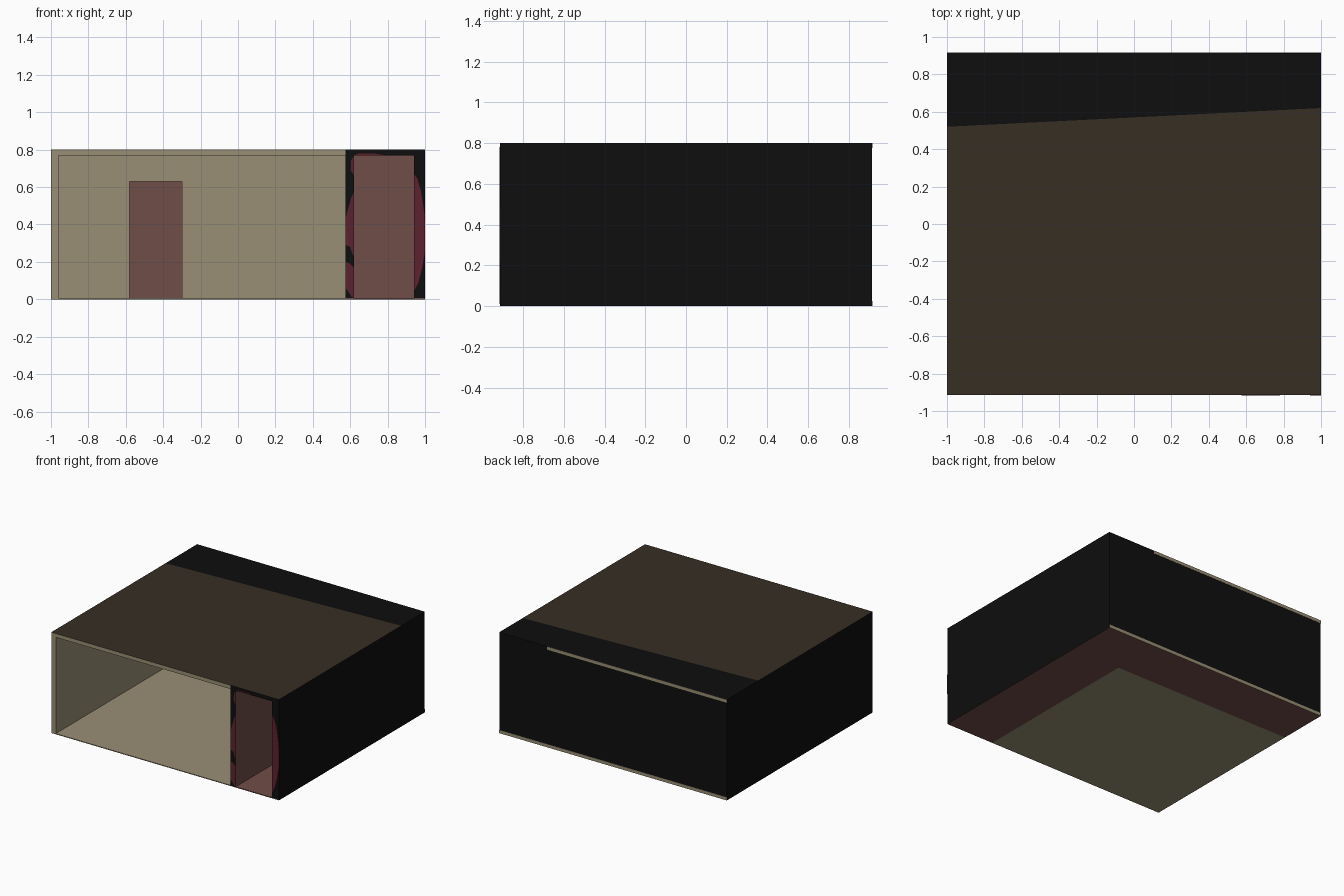
import bpy, bmesh
from mathutils import Vector

if "Cube" in bpy.data.objects:
    bpy.data.objects.remove(bpy.data.objects["Cube"])


def material(name, rgb):
    m = bpy.data.materials.new(name)
    lin = [((c / 255 + 0.055) / 1.055) ** 2.4 if c > 10 else c / 255 / 12.92 for c in rgb]
    m.diffuse_color = (*lin, 1)
    m.use_nodes = True
    m.node_tree.nodes["Principled BSDF"].inputs["Base Color"].default_value = m.diffuse_color
    return m


MATS = {
    "black": material("black", (14, 14, 14)),
    "beige": material("beige", (153, 143, 117)),
    "red": material("red_brown", (112, 77, 72)),
    "brown": material("dark_brown", (55, 46, 36)),
    "crimson": material("crimson", (92, 34, 46)),
}
KEYS = list(MATS)
DIRS = {"L": (-1, 0, 0), "R": (1, 0, 0), "F": (0, -1, 0), "B": (0, 1, 0), "D": (0, 0, -1), "U": (0, 0, 1)}


def finish(name, bm):
    me = bpy.data.meshes.new(name)
    bm.to_mesh(me)
    bm.free()
    for m in MATS.values():
        me.materials.append(m)
    ob = bpy.data.objects.new(name, me)
    bpy.context.collection.objects.link(ob)
    return ob


def box(name, x, y, z, base, cut=None, **sides):
    """Box from ranges; base colour plus colours per side (L R F B D U)."""
    bm = bmesh.new()
    bmesh.ops.create_cube(bm, size=1)
    for v in bm.verts:
        v.co = [r[0] if c < 0 else r[1] for r, c in zip((x, y, z), v.co)]
    bm.normal_update()
    if cut:  # slanted colour boundary on the upper face
        p, n = Vector(cut[0]), Vector(cut[1])
        bmesh.ops.bisect_plane(bm, geom=bm.verts[:] + bm.edges[:] + bm.faces[:], plane_co=p, plane_no=n)
        bm.normal_update()
    for f in bm.faces:
        side = max(DIRS, key=lambda k: f.normal.dot(DIRS[k]))
        col = sides.get(side, base)
        if cut and side == "U" and (f.calc_center_median() - p).dot(n) > 0:
            col = "black"
        f.material_index = KEYS.index(col)
    return finish(name, bm)


def patch(name, pts):
    """Thin painted patch on the front."""
    bm = bmesh.new()
    f = bm.faces.new([bm.verts.new((a, -H, b)) for a, b in pts])
    ext = bmesh.ops.extrude_face_region(bm, geom=[f])["geom"]
    bmesh.ops.translate(bm, vec=(0, -0.002, 0), verts=[v for v in ext if isinstance(v, bmesh.types.BMVert)])
    bmesh.ops.recalc_face_normals(bm, faces=bm.faces)
    for g in bm.faces:
        g.material_index = KEYS.index("crimson")
    return finish(name, bm)


H = 0.914            # half depth
YI, YO = 0.51, 0.55  # room back wall, inner and outer
YC = 0.88            # corridor back wall
XI, XO, XC = 0.575, 0.62, 0.94
T, C, FL = 0.80, 0.77, 0.006

# floors
box("room_floor", (-1, XI), (-H, YI), (0, FL), "beige", L="black")
box("corridor_side_floor", (XI, 1), (-H, YI), (0, FL), "red", R="black")
box("corridor_back_floor", (-1, 1), (YI, H), (0, FL), "red", L="black", R="black", B="black")

# outer walls
box("left_wall_room", (-1, -0.96), (-H, YI), (FL, C), "black", F="beige", R="beige")
box("left_wall_corridor", (-1, -0.96), (YI, H), (FL, C), "black", R="red")
box("right_wall", (XC, 1), (-H, H), (FL, C), "black", L="red")
box("back_wall", (-0.96, XC), (YC, H), (FL, C), "black", F="red")

# inner walls, with the doorway from room to corridor
box("room_right_wall", (XI, XO), (-H, YO), (FL, C), "red", F="black", L="beige")
box("room_back_wall_left", (-0.96, -0.58), (YI, YO), (FL, C), "red", F="beige")
box("room_back_wall_right", (-0.30, XI), (YI, YO), (FL, C), "red", F="beige")
box("door_lintel", (-0.58, -0.30), (YI, YO), (0.63, C), "red", F="beige")

# roof
box("room_roof", (-1, XI), (-H, YI), (C, T), "black", U="brown", D="beige", F="beige")
box("corridor_side_roof", (XI, 1), (-H, YI), (C, T), "black", U="brown", D="red")
box("corridor_back_roof", (-1, 1), (YI, H), (C, T), "black", U="brown", D="red",
    cut=((0, 0.57, T), (-0.05, 1, 0)))

# pale edge strips on the back
box("back_top_strip", (-1, 0.58), (H, H + 0.002), (T - 0.025, T), "beige")
box("back_bottom_strip", (-1, 1), (H, H + 0.002), (0, 0.025), "beige")

# painted patches around the corridor entrance
patch("patch_right", [(0.94, 0.67), (0.957, 0.65), (0.978, 0.58), (0.995, 0.47), (1, 0.40), (1, 0.26),
                      (0.985, 0.17), (0.965, 0.09), (0.94, 0.04)])
patch("patch_left", [(XO, 0.58), (0.605, 0.54), (0.585, 0.47), (XI, 0.43), (XI, 0.29), (0.60, 0.28),
                     (0.612, 0.24), (XO, 0.23)])
patch("patch_left_low", [(XO, 0.17), (0.60, 0.19), (XI, 0.20), (XI, 0.06), (0.59, 0.04), (0.61, 0.01), (XO, 0.01)])
patch("patch_top", [(0.62, C), (0.78, C), (0.74, 0.778), (0.68, 0.78), (0.64, 0.778)])
patch("patch_upper_left", [(XO, 0.66), (XO, C), (0.605, 0.74), (0.603, 0.69)])
